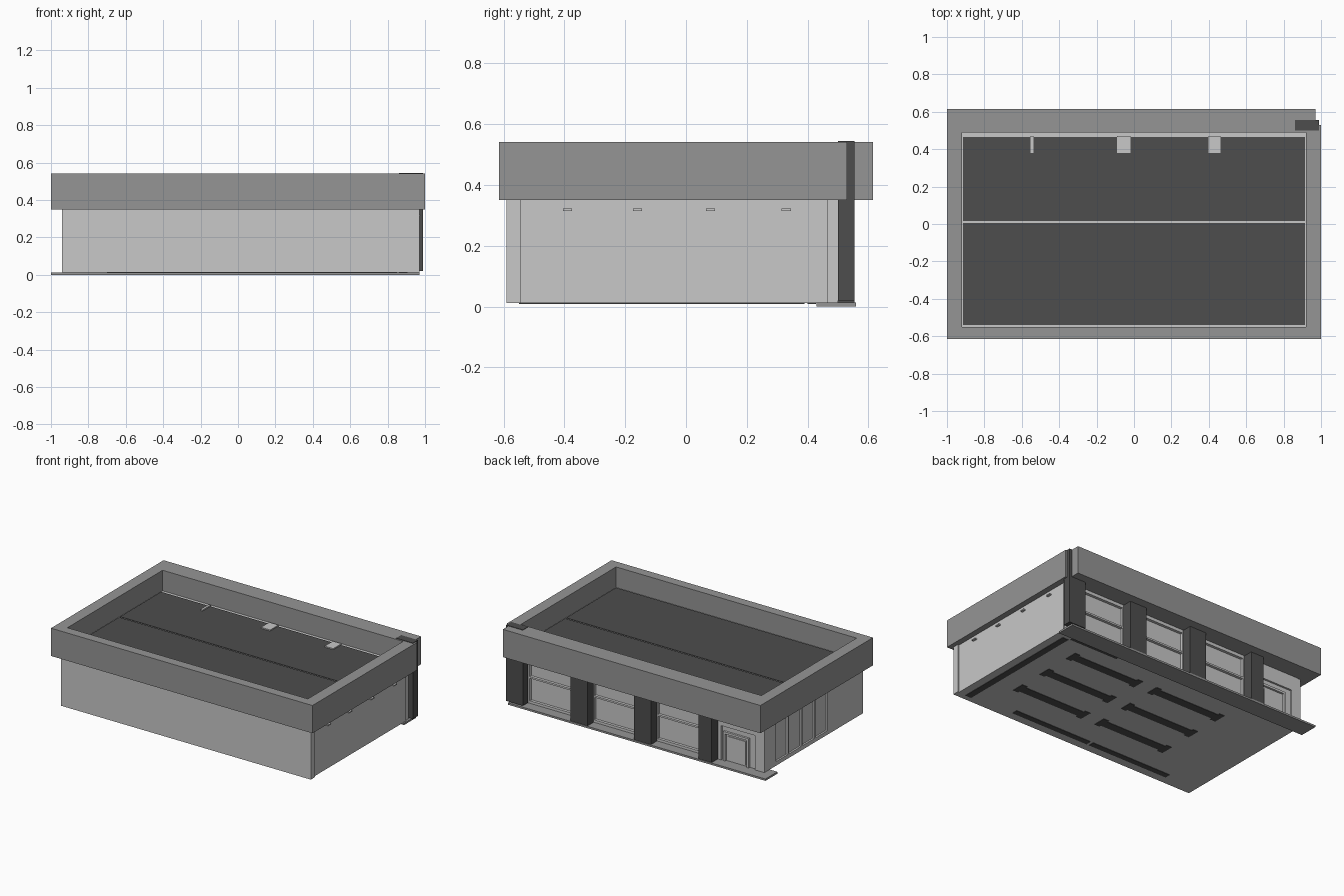
import bpy
import bmesh

if "Cube" in bpy.data.objects:
    bpy.data.objects.remove(bpy.data.objects["Cube"])


def material(name, value):
    m = bpy.data.materials.new(name)
    m.use_nodes = True
    colour = (value, value, value, 1)
    m.diffuse_color = colour
    m.node_tree.nodes["Principled BSDF"].inputs["Base Color"].default_value = colour
    return m


LIGHT = material("light grey wall", 0.58)
MID = material("mid grey trim", 0.30)
DARK = material("dark grey", 0.075)


def boxes(name, mat, spans):
    """One object from boxes, each given as (x span, y span, z span)."""
    bm = bmesh.new()
    for span in spans:
        made = bmesh.ops.create_cube(bm, size=1)
        for v in made["verts"]:
            for i, (lo, hi) in enumerate(span):
                v.co[i] = hi if v.co[i] > 0 else lo
    mesh = bpy.data.meshes.new(name)
    bm.to_mesh(mesh)
    bm.free()
    mesh.materials.append(mat)
    obj = bpy.data.objects.new(name, mesh)
    bpy.context.collection.objects.link(obj)
    return obj


def cut(target, name, spans):
    cutter = boxes(name, target.data.materials[0], spans)
    cutter.hide_render = True
    cutter.hide_viewport = True
    mod = target.modifiers.new(name, "BOOLEAN")
    mod.object = cutter
    mod.operation = "DIFFERENCE"
    mod.solver = "EXACT"


# Main body, with a slightly wider blank front wall
body = boxes("body", LIGHT, [((-0.94, 0.96), (-0.57, 0.465), (0.012, 0.38))])
boxes("front_wall", LIGHT, [((-0.94, 0.97), (-0.59, -0.545), (0.012, 0.36))])

# Row of recessed panes in the right wall
side_panes = []
for i in range(4):
    y = 0.36 - i * 0.145
    side_panes.append(((-1.0, -0.928), (y - 0.13, y), (0.04, 0.33)))
cut(body, "side_pane_cutter", side_panes)

# Storefront with recessed panes above and below a rail in each bay
storefront = boxes("storefront", LIGHT, [((-0.94, 0.955), (0.45, 0.487), (0.012, 0.37))])
bays = [(0.50, 0.855), (0.015, 0.36), (-0.475, -0.125)]
shop_panes = []
for bay in bays:
    shop_panes.append((bay, (0.468, 0.6), (0.03, 0.185)))
    shop_panes.append((bay, (0.468, 0.6), (0.197, 0.33)))
shop_panes.append(((-0.87, -0.61), (0.474, 0.6), (0.0, 0.25)))
cut(storefront, "storefront_cutter", shop_panes)

# Door in its recess: jambs, head and leaf
boxes("door_frame", LIGHT, [
    ((-0.82, -0.805), (0.46, 0.488), (0.012, 0.215)),
    ((-0.64, -0.625), (0.46, 0.488), (0.012, 0.215)),
    ((-0.82, -0.625), (0.46, 0.488), (0.2, 0.215)),
])
boxes("door_leaf", LIGHT, [((-0.79, -0.655), (0.46, 0.48), (0.02, 0.185))])

# Storefront pillars; the corner one rises through the roof band
for i, (x, half) in enumerate([(0.43, 0.065), (-0.055, 0.065), (-0.535, 0.05)]):
    boxes(f"pillar_{i + 1}", DARK, [((x - half, x + half), (0.47, 0.555), (0.013, 0.36))])
boxes("corner_pillar", DARK, [((0.86, 0.988), (0.5, 0.555), (0.02, 0.545))])
boxes("corner_pillar_backing", LIGHT, [((0.87, 0.955), (0.46, 0.5), (0.013, 0.36))])

# Roof band with a notch at the pillar corner
Z = (0.35, 0.542)
boxes("roof_band_front", MID, [((-1, 1), (-0.615, -0.55), Z)])
boxes("roof_band_back", MID, [((-1, 0.97), (0.49, 0.615), Z)])
boxes("roof_band_right", MID, [((-1, -0.92), (-0.55, 0.49), Z)])
boxes("roof_band_left", MID, [((0.92, 1), (-0.55, 0.49), Z),
                              ((0.92, 1), (0.49, 0.53), Z)])

# Sunken roof: light slab, two dark panels, small blocks at the back
boxes("roof_slab", LIGHT, [((-0.93, 0.93), (-0.56, 0.5), (0.355, 0.4))])
boxes("roof_panels", DARK, [((-0.913, 0.913), (-0.54, 0.005), (0.39, 0.404)),
                            ((-0.913, 0.913), (0.016, 0.465), (0.39, 0.404))])
boxes("roof_blocks", LIGHT, [((x - h, x + h), (0.38, 0.47), (0.395, 0.412))
                             for x, h in [(0.43, 0.033), (-0.055, 0.035), (-0.545, 0.008)]])

# Pavement along the storefront
boxes("pavement", MID, [((-1, 0.97), (0.43, 0.56), (0, 0.013))])

# Small lamps on the left wall
boxes("wall_lamps", LIGHT, [((0.955, 0.976), (y - 0.015, y + 0.015), (0.314, 0.322))
                            for y in (-0.39, -0.16, 0.08, 0.33)])

# Shelf bases showing under the floor, wider at both ends
FOOT = (0.009, 0.02)
bases = [((0.86, 0.905), (-0.55, 0.39), FOOT),
         ((-0.06, 0.54), (-0.53, -0.49), FOOT),
         ((-0.7, -0.08), (-0.53, -0.49), FOOT),
         ((0.48, 0.85), (0.40, 0.428), FOOT)]
for x in (0.17, -0.49):
    for y in (0.245, -0.01, -0.265):
        bases.append(((x, x + 0.55), (y - 0.03, y + 0.03), FOOT))
        for end in (x, x + 0.51):
            bases.append(((end, end + 0.04), (y - 0.045, y + 0.045), FOOT))
boxes("shelf_bases", DARK, bases)
